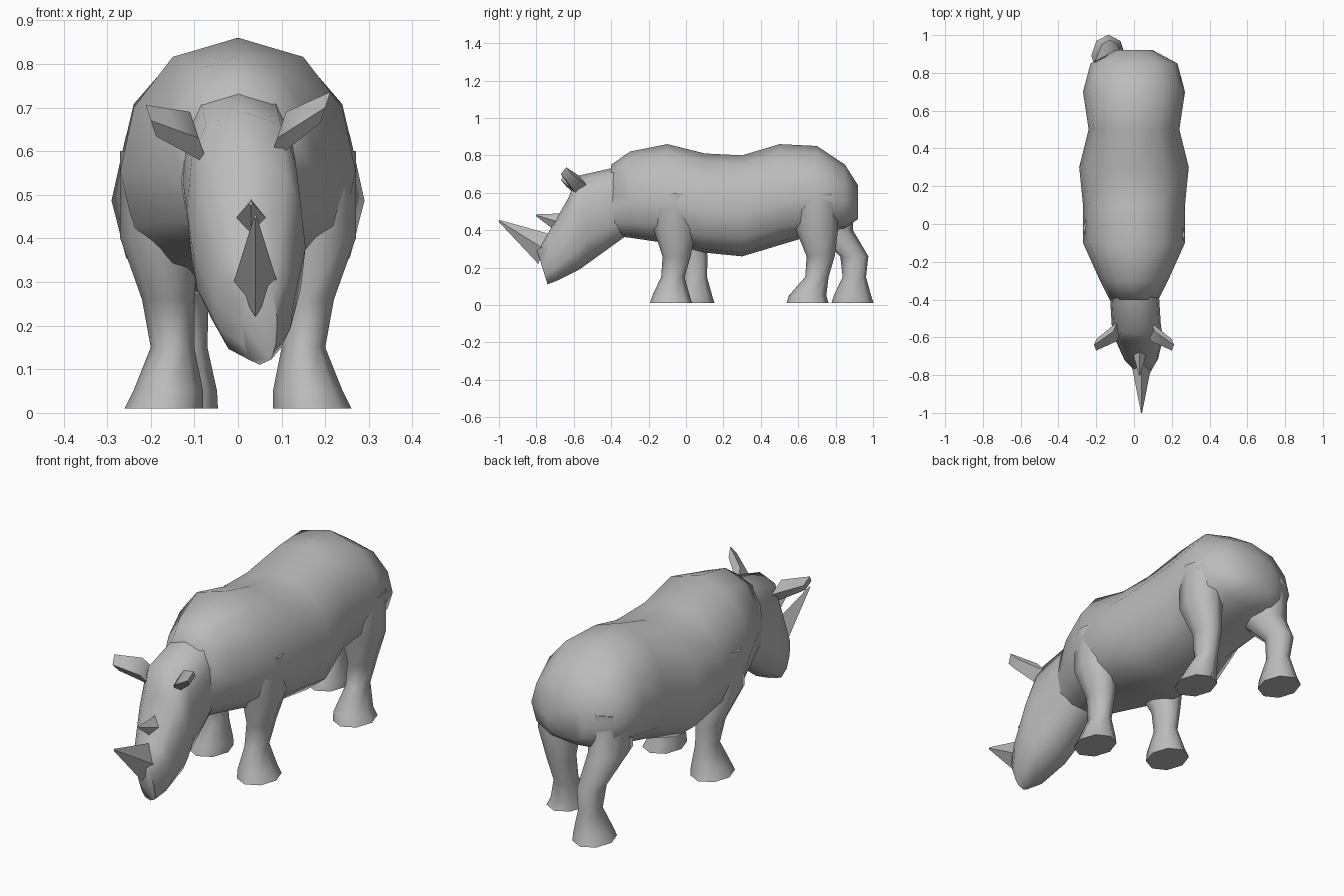
import bpy, bmesh, math
from mathutils import Vector

default_cube = bpy.data.objects.get("Cube")
if default_cube:
    bpy.data.objects.remove(default_cube)

GREY = (0.5, 0.5, 0.5, 1)
hide = bpy.data.materials.new("grey_hide")
hide.use_nodes = True
hide.diffuse_color = GREY
hide.node_tree.nodes["Principled BSDF"].inputs["Base Color"].default_value = GREY


def loft(name, rings):
    """Skin a list of equal-sized point rings and cap both ends."""
    bm = bmesh.new()
    loops = [[bm.verts.new(point) for point in ring] for ring in rings]
    for lower, upper in zip(loops, loops[1:]):
        for i in range(len(lower)):
            bm.faces.new((lower[i - 1], lower[i], upper[i], upper[i - 1]))
    bm.faces.new(loops[0])
    bm.faces.new(loops[-1])
    bmesh.ops.recalc_face_normals(bm, faces=bm.faces)
    mesh = bpy.data.meshes.new(name)
    bm.to_mesh(mesh)
    bm.free()
    mesh.materials.append(hide)
    part = bpy.data.objects.new(name, mesh)
    bpy.context.collection.objects.link(part)
    bpy.ops.object.select_all(action="DESELECT")
    bpy.context.view_layer.objects.active = part
    part.select_set(True)
    bpy.ops.object.shade_smooth_by_angle(angle=math.radians(60))


def turn(sides):
    """Angles of a regular polygon."""
    return [math.tau * i / sides for i in range(sides)]


def section(x, top, bottom, width, sag, fullness):
    """Closed cross-section hung between a top and a bottom point."""
    top, bottom = Vector(top), Vector(bottom)
    ring = []
    for angle in turn(sides=12):
        height = (0.5 + math.cos(angle) / 2) ** sag
        reach = math.copysign(abs(math.sin(angle)) ** fullness, math.sin(angle))
        point = bottom.lerp(top, height)
        ring.append((x + reach * width, point.x, point.y))
    return ring


def oval(center, radius, stretch):
    """Level ring, longer from front to back."""
    return [center + Vector((math.cos(a), stretch * math.sin(a), 0)) * radius
            for a in turn(sides=8)]


def spike(name, base, tip, side, depth, end):
    """Tapering four-sided horn or ear with a diamond section."""
    base, tip, side, depth = map(Vector, (base, tip, side, depth))
    rings = []
    for center, scale in ((base, 1), (base.lerp(tip, 0.5), (1 + end) / 2), (tip, end)):
        rings.append([center + offset * scale for offset in (side, depth, -side, -depth)])
    loft(name, rings)


# Trunk: position along y, top, bottom, half width
trunk = [(-0.4, 0.75, 0.37, 0.13), (-0.3, 0.82, 0.36, 0.18),
         (-0.1, 0.86, 0.33, 0.27), (0.1, 0.81, 0.28, 0.27),
         (0.3, 0.8, 0.26, 0.29), (0.5, 0.86, 0.32, 0.24),
         (0.7, 0.85, 0.38, 0.27), (0.85, 0.75, 0.41, 0.23),
         (0.92, 0.64, 0.46, 0.1)]
loft("body", [section(0, (y, top), (y, bottom), width, sag=1.25, fullness=0.85)
              for y, top, bottom, width in trunk])

# Head: top point, bottom point, half width; the muzzle turns slightly to its left
skull = [((-0.36, 0.74), (-0.32, 0.37), 0.13),
         ((-0.58, 0.69), (-0.5, 0.24), 0.13),
         ((-0.63, 0.57), (-0.57, 0.19), 0.13),
         ((-0.74, 0.38), (-0.69, 0.13), 0.09),
         ((-0.8, 0.3), (-0.74, 0.11), 0.04)]
loft("head", [section(i / 80, top, bottom, width, sag=1, fullness=0.6)
              for i, (top, bottom, width) in enumerate(skull)])

# Horns
spike("front_horn", base=(0.04, -0.76, 0.3), tip=(0.04, -1, 0.45),
      side=(0.05, 0, 0), depth=(0, 0.03, 0.08), end=0.06)
spike("rear_horn", base=(0.03, -0.67, 0.44), tip=(0.03, -0.8, 0.48),
      side=(0.04, 0, 0), depth=(0, 0.02, 0.05), end=0.1)

# Ears: the left one is carried a little higher
for name, side, lift in (("right_ear", -1, 0.67), ("left_ear", 1, 0.7)):
    spike(name, base=(side * 0.09, -0.57, 0.63), tip=(side * 0.2, -0.64, lift),
          side=(0, 0.05, 0), depth=(side * 0.02, 0, 0.06), end=0.6)

# Legs: height, distance from the middle and radius, from hoof to hip
LIMB = [(0.01, 0.17, 0.09), (0.05, 0.16, 0.08), (0.15, 0.15, 0.05),
        (0.26, 0.16, 0.06), (0.4, 0.18, 0.09), (0.6, 0.18, 0.09)]


def leg(name, side, hoof, ankle, knee, hip):
    """Leg whose stride is set by the y position of each joint."""
    stride = (hoof, hoof, ankle, knee, hip, hip)
    loft(name, [oval(Vector((side * x, y, z)), radius, stretch=1.25)
                for y, (z, x, radius) in zip(stride, LIMB)])


leg("left_front_leg", side=1, hoof=-0.08, ankle=-0.07, knee=-0.05, hip=-0.06)
leg("right_front_leg", side=-1, hoof=0.04, ankle=0.05, knee=0.04, hip=-0.02)
leg("left_rear_leg", side=1, hoof=0.65, ankle=0.7, knee=0.72, hip=0.7)
leg("right_rear_leg", side=-0.8, hoof=0.89, ankle=0.9, knee=0.9, hip=0.78)
